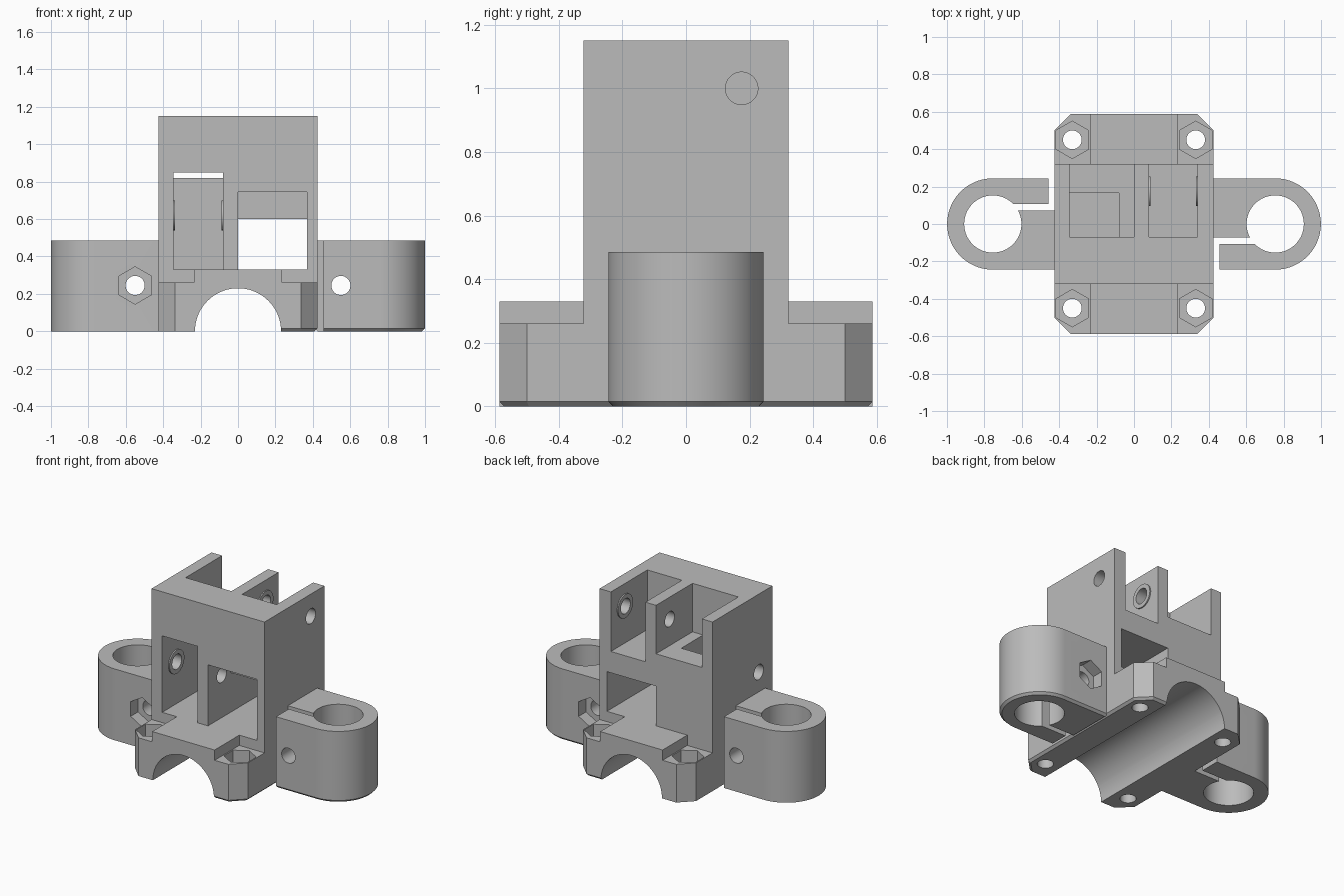
import bpy, bmesh, math

default = bpy.data.objects.get("Cube")
if default:
    bpy.data.objects.remove(default, do_unlink=True)

# Single plain material
grey = bpy.data.materials.new("plain grey")
grey.use_nodes = True
colour = (0.5, 0.5, 0.5, 1)
grey.diffuse_color = colour
grey.node_tree.nodes["Principled BSDF"].inputs["Base Color"].default_value = colour


def ring(u, v, r, n=64, start=0.0):
    """Regular polygon in two dimensions."""
    return [(u + r * math.cos(start + math.tau * i / n),
             v + r * math.sin(start + math.tau * i / n)) for i in range(n)]


def hexagon(u, v):
    return ring(u, v, 0.1, 6, math.pi / 2)


def prism(name, profile, lo, hi, axis="z", chamfer=0.0):
    """Extrude a 2D profile along an axis, optionally chamfering its low end."""
    place = {"x": lambda u, v, w: (w, u, v),
             "y": lambda u, v, w: (u, w, v),
             "z": lambda u, v, w: (u, v, w)}[axis]
    bm = bmesh.new()
    low = [bm.verts.new(place(u, v, lo)) for u, v in profile]
    high = [bm.verts.new(place(u, v, hi)) for u, v in profile]
    n = len(profile)
    bottom = bm.faces.new(low[::-1])
    bm.faces.new(high)
    for i in range(n):
        j = (i + 1) % n
        bm.faces.new((low[i], low[j], high[j], high[i]))
    bmesh.ops.recalc_face_normals(bm, faces=bm.faces[:])
    if chamfer:
        bmesh.ops.bevel(bm, geom=list(bottom.edges), offset=chamfer,
                        segments=1, affect="EDGES")
    mesh = bpy.data.meshes.new(name)
    bm.to_mesh(mesh)
    bm.free()
    obj = bpy.data.objects.new(name, mesh)
    mesh.materials.append(grey)
    bpy.context.collection.objects.link(obj)
    return obj


def box(name, x0, x1, y0, y1, z0, z1):
    return prism(name, [(x0, y0), (x1, y0), (x1, y1), (x0, y1)], z0, z1)


def combine(target, tool, operation):
    """Apply one boolean and discard the tool."""
    tool.hide_render = True
    mod = target.modifiers.new("boolean", "BOOLEAN")
    mod.operation = operation
    mod.solver = "EXACT"
    mod.object = tool
    bpy.context.view_layer.objects.active = target
    bpy.ops.object.modifier_apply(modifier=mod.name)
    bpy.data.objects.remove(tool, do_unlink=True)


def cut(target, tool):
    combine(target, tool, "DIFFERENCE")


def add(target, tool):
    combine(target, tool, "UNION")


W, D, L = 0.425, 0.322, 0.587     # half width, tower half depth, base half length
C = 0.087                         # base corner chamfer


def half_base(side, chamfer):
    """Half of the base plate, slightly overlapping the centre line."""
    pts = [(-0.05, -L), (W - C, -L), (W, C - L), (W, L - C), (W - C, L), (-0.05, L)]
    return prism("base_half", [(side * x, y) for x, y in pts], 0, 0.26, "z", chamfer)


# Tower and base plate
body = box("bracket_body", -W, W, -D, D, 0.1, 1.15)
add(body, half_base(1, 0.015))
add(body, half_base(-1, 0))
add(body, box("raised_spine", -0.235, 0.235, -L, L, 0.1, 0.33))

# Half-round bearing channel
cut(body, prism("channel", ring(0, 0, 0.23, 96), -1, 1, "y"))

# Pulley pockets, open to the front, the back and the top
pockets = [
    (-0.345, -0.08, -0.5, 0.165, 0.33, 0.85),
    (-0.345, 0.0, -0.07, 0.5, 0.82, 1.3),
    (0.08, 0.34, -0.07, 0.5, 0.745, 1.3),
    (0.0, 0.37, -0.5, -0.08, 0.33, 0.745),
    (0.0, 0.37, -0.2, 0.5, 0.33, 0.6),
]
for p in pockets:
    cut(body, box("pocket", *p))

# Washer bosses and axle holes: pocket walls, axle y and z, hole ends
for wall_a, wall_b, y, z, end_a, end_b in [
        (-0.345, -0.08, -0.175, 0.62, -0.5, 0.04),
        (0.08, 0.34, 0.175, 1.0, -0.04, 0.5)]:
    add(body, prism("boss", ring(y, z, 0.08), wall_a - 0.02, wall_a + 0.008, "x"))
    add(body, prism("boss", ring(y, z, 0.08), wall_b - 0.008, wall_b + 0.02, "x"))
    cut(body, prism("axle_hole", ring(y, z, 0.051), end_a, end_b, "x"))

# Corner bolt holes with nut traps
for sx in (-1, 1):
    for sy in (-1, 1):
        x, y = sx * 0.33, sy * 0.45
        cut(body, prism("nut_trap", hexagon(x, y), 0.13, 0.3))
        cut(body, prism("bolt_hole", ring(x, y, 0.05), -0.1, 0.3))


def clamp(name, chamfer):
    """Split rod clamp on the +x side."""
    cx, r = 0.755, 0.244
    arc = [(cx + r * math.sin(math.pi * i / 48), -r * math.cos(math.pi * i / 48))
           for i in range(49)]
    obj = prism(name, [(0.41, -r)] + arc + [(0.41, r)], 0, 0.485, "z", chamfer)
    cut(obj, prism("rod_hole", ring(cx, 0, 0.153), -0.1, 0.6))
    cut(obj, box("slit", 0.3, 0.7, -0.107, -0.071, -0.1, 0.6))
    cut(obj, box("gap", 0.3, 0.457, -0.4, -0.09, -0.1, 0.6))
    cut(obj, prism("clamp_bolt_hole", ring(0.55, 0.245, 0.051), -0.5, 0.5, "y"))
    cut(obj, prism("clamp_nut_trap", hexagon(0.55, 0.245), 0.165, 0.5, "y"))
    return obj


# Two clamps, the second turned half a revolution
left_clamp = clamp("left_clamp", 0.015)
right_clamp = clamp("right_clamp", 0)
for v in right_clamp.data.vertices:
    v.co.x, v.co.y = -v.co.x, -v.co.y

# Smooth the round surfaces, keep the machined edges sharp
bpy.ops.object.select_all(action="DESELECT")
for obj in (body, left_clamp, right_clamp):
    obj.select_set(True)
bpy.context.view_layer.objects.active = body
bpy.ops.object.shade_smooth_by_angle(angle=math.radians(30))
